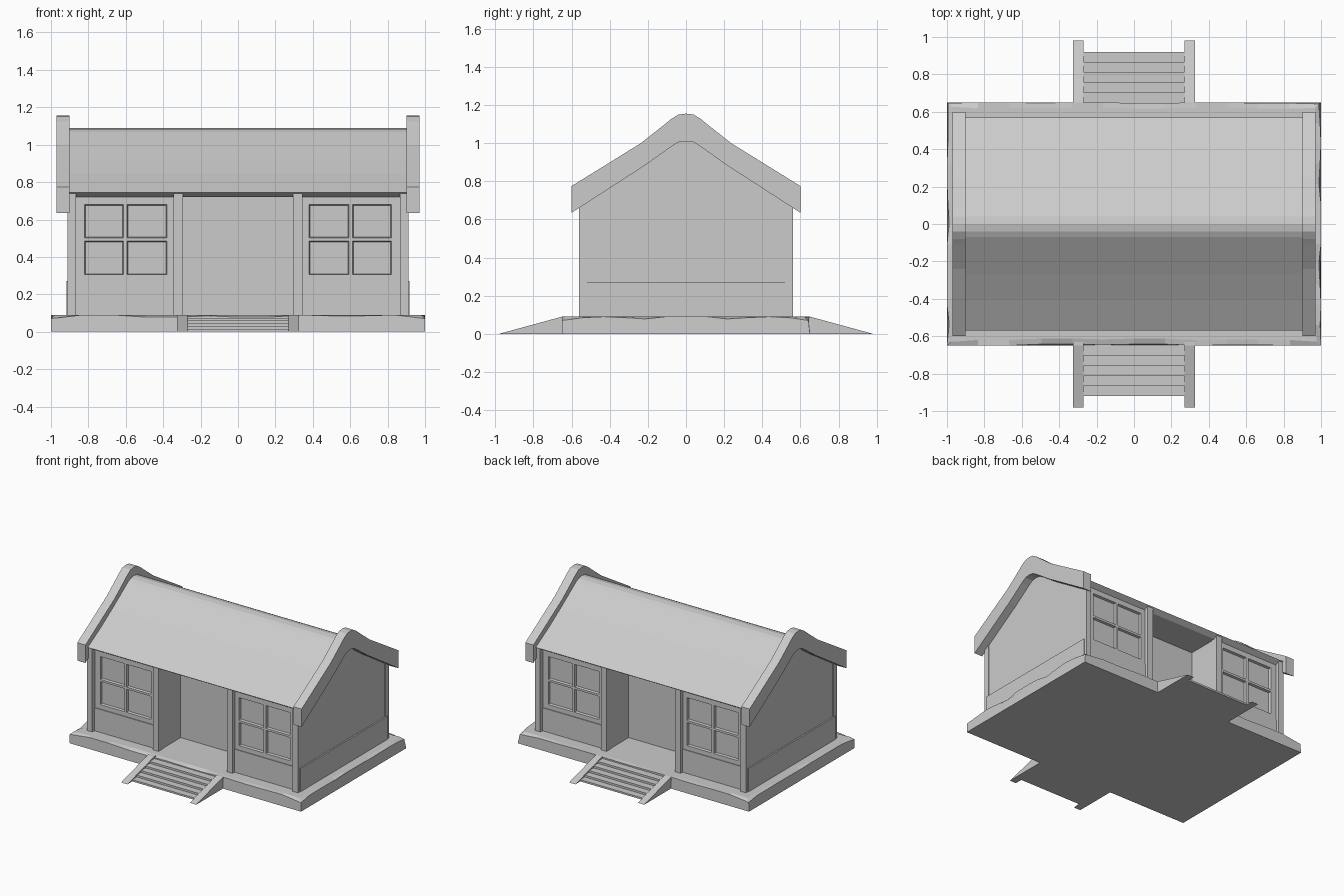
import bpy, bmesh, random

random.seed(4)
cube = bpy.data.objects.get("Cube")
if cube:
    bpy.data.objects.remove(cube, do_unlink=True)

mat = bpy.data.materials.new("plain grey")
mat.use_nodes = True
GREY = (0.6, 0.6, 0.6, 1)
mat.diffuse_color = GREY
mat.node_tree.nodes["Principled BSDF"].inputs["Base Color"].default_value = GREY


def finish(name, bm):
    bmesh.ops.recalc_face_normals(bm, faces=bm.faces[:])
    mesh = bpy.data.meshes.new(name)
    bm.to_mesh(mesh)
    bm.free()
    mesh.materials.append(mat)
    ob = bpy.data.objects.new(name, mesh)
    bpy.context.collection.objects.link(ob)
    return ob


def box_bm(lo, hi):
    bm = bmesh.new()
    bmesh.ops.create_cube(bm, size=1)
    for v in bm.verts:
        v.co = [(a + b) / 2 + c * (b - a) for a, b, c in zip(lo, hi, v.co)]
    return bm


def box(name, x, y, z):
    return finish(name, box_bm((x[0], y[0], z[0]), (x[1], y[1], z[1])))


def prism(name, profile, x0, x1):
    """Extrude a (y, z) outline along x."""
    bm = bmesh.new()
    face = bm.faces.new([bm.verts.new((x0, y, z)) for y, z in profile])
    out = bmesh.ops.extrude_face_region(bm, geom=[face])
    for v in out["geom"]:
        if isinstance(v, bmesh.types.BMVert):
            v.co.x = x1
    return finish(name, bm)


def mirrored(half):
    """Outline from the ridge to the eave, completed on the other side."""
    return [(-y, z) for y, z in reversed(half)] + [p for p in half if p[0] > 0]


# Stone plinth with a worn upper rim
bm = box_bm((-1, -0.65, 0), (1, 0.65, 0.09))
rim = [e for e in bm.edges if all(v.co.z > 0.05 for v in e.verts)]
bmesh.ops.subdivide_edges(bm, edges=rim, cuts=11)
for v in bm.verts:
    if v.co.z > 0.05:
        wear = random.choice((0, 0, 0.005, 0.012))
        corner = abs(v.co.x) > 0.99 and abs(v.co.y) > 0.64
        v.co.z -= 0.02 if corner else wear
        v.co.x *= 1 - wear
        v.co.y *= 1 - wear
# keep the deck itself flat inside the worn rim
top = [f for f in bm.faces if f.normal.z > 0.9]
bmesh.ops.inset_region(bm, faces=top, thickness=0.03)
for f in top:
    for v in f.verts:
        v.co.z = 0.09
finish("plinth", bm)

# Solid roof with softened ridge and chamfered eaves
ridge = [(0, 1.09), (0.04, 1.083), (0.07, 1.068), (0.27, 0.93), (0.4, 0.845), (0.57, 0.745)]
roof = prism("roof", mirrored(ridge + [(0.53, 0.72)]), -0.905, 0.905)

# Central wall block behind both porches
box("porch_back_wall", (-0.31, 0.31), (-0.28, 0.28), (0.08, 0.73))

# Gable boards: outer edge and inner edge
outer = [(0, 1.155), (0.04, 1.15), (0.08, 1.125), (0.11, 1.1), (0.24, 0.998), (0.6, 0.775)]
inner = [(0, 1.01), (0.04, 1.005), (0.08, 0.98), (0.22, 0.88), (0.36, 0.79), (0.6, 0.635)]
board_outline = mirrored(outer) + list(reversed(mirrored(inner)))


def window_wall(name, side, facing):
    """Wall front with four sunken panes."""
    xs = (0.3, 0.38, 0.593, 0.612, 0.82, 0.9)
    zs = (0.08, 0.305, 0.485, 0.502, 0.68, 0.73)
    bm = bmesh.new()
    grid = [[bm.verts.new((side * x, facing * 0.53, z)) for z in zs] for x in xs]
    panes = []
    for i in range(5):
        for j in range(5):
            quad = (grid[i][j], grid[i + 1][j], grid[i + 1][j + 1], grid[i][j + 1])
            f = bm.faces.new(quad)
            if i in (1, 3) and j in (1, 3):
                panes.append(f)
    bmesh.ops.recalc_face_normals(bm, faces=bm.faces[:])
    for f in panes:
        bmesh.ops.inset_individual(bm, faces=[f], thickness=0.006)
        for v in f.verts:
            v.co.y -= facing * 0.018
    ob = finish(name, bm)
    # make sure the sheet faces outward
    if ob.data.polygons[0].normal.y * facing < 0:
        ob.data.flip_normals()


for side, sname in ((1, "left"), (-1, "right")):
    def span(a, b):
        return tuple(sorted((side * a, side * b)))

    # Side room, gable wall and the boards over it
    box(sname + "_room", span(0.3, 0.9), (-0.505, 0.505), (0.08, 0.73))
    gable = [(0, 1.07), (0.07, 1.05), (0.27, 0.92), (0.53, 0.755), (0.53, 0.08)]
    prism(sname + "_gable_wall", mirrored(gable), side * 0.89, side * 0.906)
    prism(sname + "_gable_board", board_outline, side * 0.9, side * 0.97)
    box(sname + "_side_wainscot", span(0.89, 0.917), (-0.54, 0.54), (0.08, 0.27))

    for facing, fname in ((-1, "front"), (1, "back")):
        def deep(a, b):
            return tuple(sorted((facing * a, facing * b)))

        tag = fname + "_" + sname
        window_wall(tag + "_window_wall", side, facing)
        box(tag + "_wainscot", span(0.32, 0.89), deep(0.5, 0.536), (0.08, 0.27))
        box(tag + "_porch_post", span(0.295, 0.345), deep(0.5, 0.56), (0.08, 0.74))
        box(tag + "_corner_post", span(0.867, 0.911), deep(0.518, 0.562), (0.08, 0.74))
        # Sloping stair cheek
        cheek = [(facing * y, z) for y, z in ((0.63, 0), (0.98, 0), (0.65, 0.09), (0.63, 0.09))]
        prism(tag + "_stair_cheek", cheek, side * 0.27, side * 0.325)

# Stairs at both porches, each one stepped profile
for facing, fname in ((-1, "front"), (1, "back")):
    steps = [(0.63, 0)]
    for i in range(5):
        y, z = 0.92 - i * 0.054, 0.014 + i * 0.015
        steps += [(y, steps[-1][1] if i else 0), (y, z)]
    steps.append((0.63, steps[-1][1]))
    prism(fname + "_stairs", [(facing * y, z) for y, z in steps], -0.272, 0.272)
